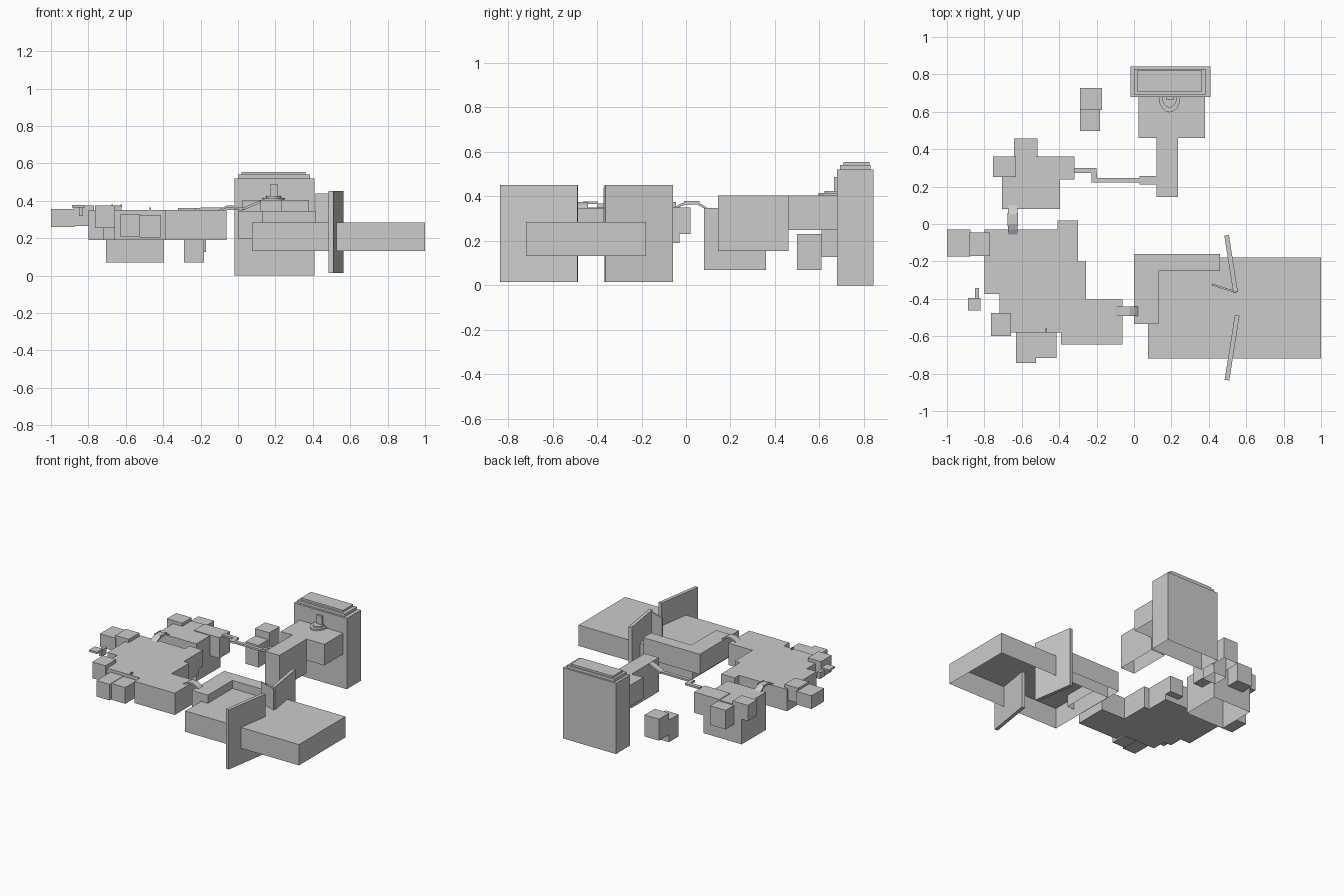
import bpy, bmesh, math
from mathutils import Vector

if "Cube" in bpy.data.objects:
    bpy.data.objects.remove(bpy.data.objects["Cube"])


def prism(name, pts, z0, z1, closed=True):
    """Extrude a plan outline (counter-clockwise) between two heights."""
    bm = bmesh.new()
    low = [bm.verts.new((x, y, z0)) for x, y in pts]
    top = [bm.verts.new((x, y, z1)) for x, y in pts]
    n = len(pts)
    bm.faces.new(top)
    if closed:
        bm.faces.new(low[::-1])
    for i in range(n):
        j = (i + 1) % n
        bm.faces.new((low[i], low[j], top[j], top[i]))
    me = bpy.data.meshes.new(name)
    bm.to_mesh(me)
    bm.free()
    ob = bpy.data.objects.new(name, me)
    bpy.context.collection.objects.link(ob)
    return ob


def box(name, x0, x1, y0, y1, z0, z1, closed=True):
    return prism(name, [(x0, y0), (x1, y0), (x1, y1), (x0, y1)], z0, z1, closed)


def plank(name, a, b, t, z0, z1):
    """Upright panel standing on the plan line a-b."""
    a, b = Vector(a), Vector(b)
    d = (b - a).normalized()
    s = Vector((-d.y, d.x)) * t / 2
    return prism(name, [a - s, b - s, b + s, a + s], z0, z1)


def strip(name, path, width, t, along_y=False, centre=0.0):
    """Thin walkway: path of (distance, height) swept across its width."""
    lower = [(d, z - t) for d, z in path]
    ob = prism(name, lower + path[::-1], -width / 2, width / 2)
    for v in ob.data.vertices:
        d, z, w = v.co
        v.co = (centre + w, d, z) if along_y else (d, centre - w, z)
    if along_y:
        ob.data.flip_normals()
        ob.data.flip_normals()
    return ob


# Tall tower with stepped roof
box("tower", -.02, .41, .678, .842, 0, .52, False)
box("tower_roof_lower", 0, .385, .692, .83, .52, .541)
box("tower_roof_upper", .018, .36, .708, .824, .541, .555)

# Terrace in front of the tower, with door and half-round steps
box("terrace", .025, .38, .46, .678, .25, .405, False)
box("terrace_stem", .12, .235, .145, .46, .155, .405, False)
for i, r in enumerate((.058, .04)):
    arc = [(.19 + r * math.cos(math.pi + k * math.pi / 8),
            .678 + 1.4 * r * math.sin(math.pi + k * math.pi / 8)) for k in range(9)]
    prism(f"door_step_{i}", arc, .405 + i * .01, .415 + i * .01)
box("tower_door", .172, .215, .666, .68, .425, .488)

# Detached pair of small rooms
box("detached_room_low", -.288, -.182, .498, .61, .07, .232, False)
box("detached_room_high", -.29, -.172, .61, .728, .127, .285, False)

# Large hall, raised L-shaped gallery and its gate panels
box("large_hall", .075, 1, -.72, -.18, .132, .285, False)
prism("hall_gallery", [(0, -.535), (.13, -.535), (.13, -.25), (.46, -.25),
                       (.46, -.16), (0, -.16)], .197, .345, False)
plank("gate_panel_back", (.495, -.06), (.543, -.365), .025, .015, .452)
plank("gate_panel_front", (.552, -.487), (.497, -.835), .025, .015, .452)
plank("gate_leaf", (.417, -.323), (.548, -.366), .01, .285, .44)

# Main room with its stepped outline
prism("main_room", [(-.8, -.375), (-.72, -.375), (-.72, -.475), (-.66, -.475),
                    (-.66, -.58), (-.39, -.58), (-.39, -.645), (-.062, -.645),
                    (-.062, -.405), (-.257, -.405), (-.257, -.2), (-.3, -.2),
                    (-.3, -.03), (-.8, -.03)], .19, .35)
box("main_alcove", -.41, -.3, -.03, .02, .23, .35)
box("main_post", -.472, -.466, -.58, -.555, .35, .365)

# Side rooms around the main room
for name, dims in {
    "far_left_room": (-1, -.875, -.175, -.03, .26, .357),
    "left_room": (-.88, -.77, -.17, -.045, .265, .375),
    "front_left_room": (-.765, -.658, -.6, -.475, .255, .375),
    "front_room_a": (-.632, -.525, -.742, -.56, .21, .328),
    "front_room_b": (-.525, -.415, -.717, -.56, .205, .325),
    "lookout_plate": (-.887, -.822, -.463, -.396, .365, .378),
    "lookout_ladder": (-.85, -.828, -.4, -.342, .32, .368),
}.items():
    box(name, *dims)

# Middle building and its wings
box("middle_building", -.705, -.395, .08, .36, .07, .347, False)
box("middle_left_wing", -.755, -.63, .252, .36, .255, .37)
box("middle_back_wing", -.642, -.515, .355, .457, .2, .34)
box("middle_right_wing", -.525, -.318, .237, .36, .2, .352)

# Arched bridges joining the buildings
strip("bridge_to_middle", [(-.055, .35), (-.03, .365), (0, .376), (.05, .376),
                           (.075, .362), (.098, .347)], .052, .012, True, -.648)
strip("bridge_to_gallery", [(-.105, .35), (-.08, .365), (-.06, .374), (-.025, .374),
                            (0, .362), (.022, .345)], .052, .012, False, -.466)
for s in (-1, 1):
    box("bridge_rail_side", -.648 + s * .024 - .003, -.648 + s * .024 + .003,
        -.01, .06, .37, .38)

# Walkway from the middle building to the terrace
box("walkway_start", -.32, -.2, .272, .3, .348, .362)
box("walkway_turn", -.228, -.198, .222, .272, .348, .362)
box("walkway_run", -.2, .04, .222, .247, .35, .364)
strip("walkway_ramp", [(.03, .364), (.125, .405)], .045, .014, False, .233)

# Make all faces point outwards
for ob in bpy.data.objects:
    bm = bmesh.new()
    bm.from_mesh(ob.data)
    bmesh.ops.recalc_face_normals(bm, faces=bm.faces)
    bm.to_mesh(ob.data)
    bm.free()
